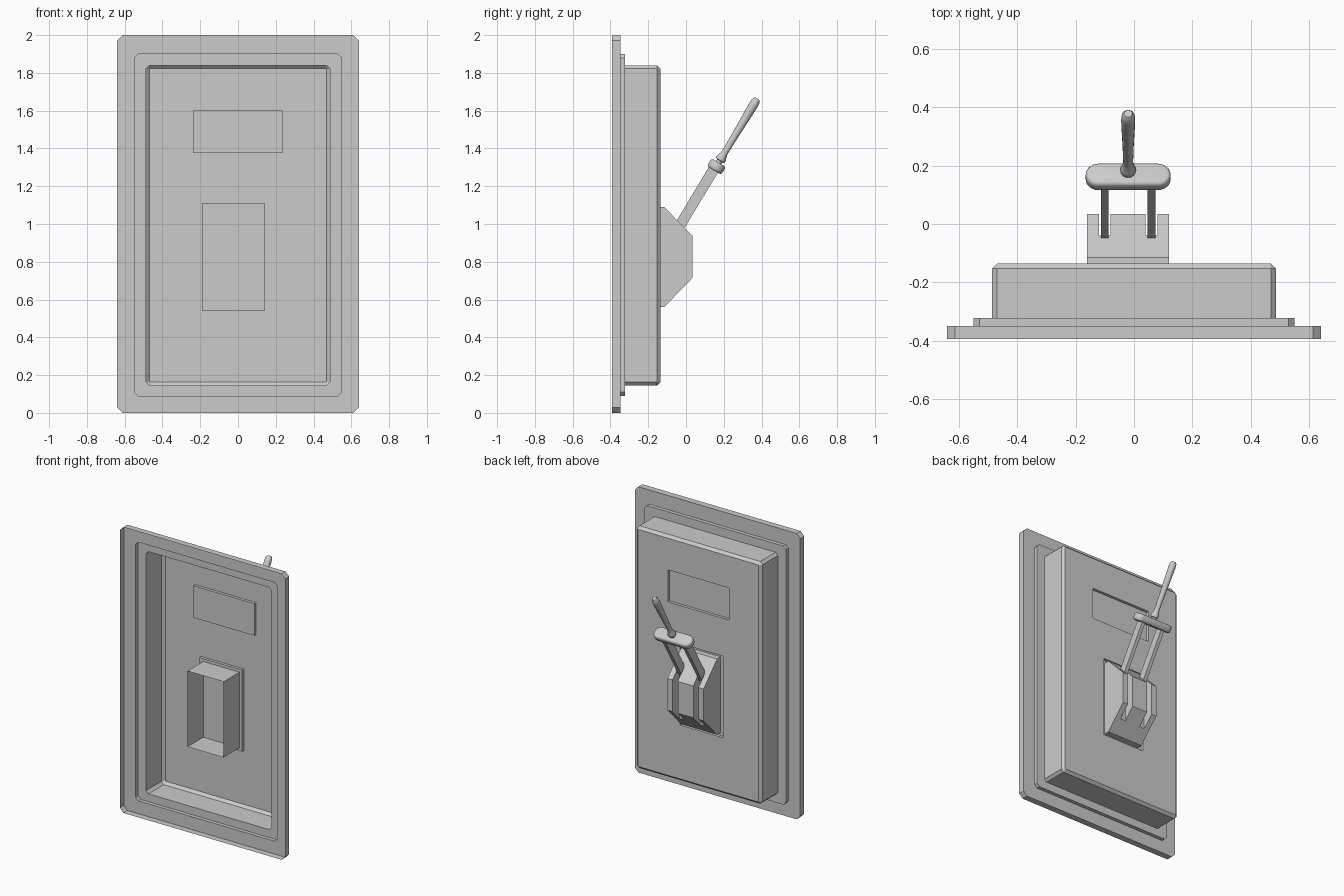
import bpy, bmesh, math
from mathutils import Matrix, Vector

if "Cube" in bpy.data.objects:
    bpy.data.objects.remove(bpy.data.objects["Cube"])

TILT = Matrix.Rotation(math.radians(-31), 4, 'X')  # lever leans towards +y
HUB = Vector((-0.02, 0.161, 1.304))                # centre of the crossbar
LEVER = Matrix.Translation(HUB) @ TILT


def finish(bm, name, smooth=None):
    mesh = bpy.data.meshes.new(name)
    bm.to_mesh(mesh)
    bm.free()
    ob = bpy.data.objects.new(name, mesh)
    bpy.context.collection.objects.link(ob)
    if smooth:
        bpy.ops.object.select_all(action='DESELECT')
        ob.select_set(True)
        bpy.context.view_layer.objects.active = ob
        bpy.ops.object.shade_smooth_by_angle(angle=math.radians(smooth))
    return ob


def loft(bm, rings):
    """Skin a list of point rings; returns the vertex rings."""
    vr = [[bm.verts.new(p) for p in r] for r in rings]
    for a, b in zip(vr, vr[1:]):
        n = len(a)
        for i in range(n):
            bm.faces.new((a[i], a[(i + 1) % n], b[(i + 1) % n], b[i]))
    return vr


def chamfer_rect(hx, z0, z1, c, y):
    return [(hx, y, z0 + c), (hx, y, z1 - c), (hx - c, y, z1), (c - hx, y, z1),
            (-hx, y, z1 - c), (-hx, y, z0 + c), (c - hx, y, z0), (hx - c, y, z0)]


def rect(x0, x1, z0, z1, y):
    return [(x1, y, z0), (x1, y, z1), (x0, y, z1), (x0, y, z0)]


def round_rect(hx, hy, r, z, seg=6):
    pts = []
    for k, (sx, sy) in enumerate([(1, 1), (-1, 1), (-1, -1), (1, -1)]):
        for i in range(seg + 1):
            a = math.pi / 2 * (k + i / seg)
            pts.append((sx * (hx - r) + r * math.cos(a), sy * (hy - r) + r * math.sin(a), z))
    return pts


# Stepped wall panel: thin shell, open on the -y side
bm = bmesh.new()
rings = loft(bm, [
    chamfer_rect(0.64, 0, 2, 0.028, -0.393),
    chamfer_rect(0.64, 0, 2, 0.028, -0.348),
    chamfer_rect(0.548, 0.09, 1.9, 0.02, -0.348),
    chamfer_rect(0.548, 0.09, 1.9, 0.02, -0.322),
    chamfer_rect(0.486, 0.145, 1.84, 0.018, -0.322),
    chamfer_rect(0.486, 0.145, 1.84, 0.018, -0.153),
    chamfer_rect(0.468, 0.163, 1.822, 0.004, -0.135)])
# recessed label window and recessed switch seat
holes = [rings[-1]]
for x0, x1, z0, z1 in [(-0.237, 0.235, 1.376, 1.6), (-0.19, 0.14, 0.54, 1.11)]:
    r = loft(bm, [rect(x0, x1, z0, z1, -0.135), rect(x0, x1, z0, z1, -0.155)])
    bm.faces.new(r[1])
    holes.append(r[0])
edges = [bm.edges.get((h[i], h[(i + 1) % len(h)])) for h in holes for i in range(len(h))]
bmesh.ops.triangle_fill(bm, edges=edges, use_beauty=True, normal=(0, 1, 0))
bmesh.ops.recalc_face_normals(bm, faces=bm.faces[:])
big = max((f for f in bm.faces if f.calc_center_median().y > -0.136), key=lambda f: f.calc_area())
if big.normal.y < 0:
    bmesh.ops.reverse_faces(bm, faces=bm.faces[:])
finish(bm, "wall_panel")

# Switch housing: extruded profile with two slots, passing through the panel
FULL = [(-0.33, 1.09), (-0.115, 1.09), (-0.04, 1.0125), (0.034, 0.937),
        (0.034, 0.714), (-0.04, 0.638), (-0.115, 0.56), (-0.33, 0.56)]
SLOT = FULL[:3] + FULL[5:]
xs = [-0.16, -0.12, -0.08, 0.04, 0.08, 0.12]
bm = bmesh.new()


def face(pts):
    bm.faces.new([bm.verts.new(p) for p in pts])


for i, (a, b) in enumerate(zip(xs, xs[1:])):
    prof = SLOT if i % 2 else FULL
    for p, q in zip(prof, prof[1:]):
        face([(a, *p), (b, *p), (b, *q), (a, *q)])
for x in xs:
    face([(x, *p) for p in (FULL if x in (xs[0], xs[-1]) else FULL[2:6])])
bmesh.ops.remove_doubles(bm, verts=bm.verts[:], dist=1e-5)
bmesh.ops.recalc_face_normals(bm, faces=bm.faces[:])
top = max(bm.faces, key=lambda f: f.calc_center_median().z)
if top.normal.z < 0:
    bmesh.ops.reverse_faces(bm, faces=bm.faces[:])
finish(bm, "switch_housing")

# Two flat lever arms
for side, dx in (("left", -0.08), ("right", 0.08)):
    bm = bmesh.new()
    bmesh.ops.create_cube(bm, size=1)
    bm.transform(LEVER @ Matrix.Translation((dx, -0.005, -0.195))
                 @ Matrix.Diagonal((0.026, 0.056, 0.39, 1)))
    finish(bm, "lever_arm_" + side)

# Rounded crossbar
bm = bmesh.new()
r = loft(bm, [round_rect(0.145 - d, 0.044 - d, 0.042 - d, z) for d, z in
              [(0.012, -0.024), (0.004, -0.021), (0, -0.013),
               (0, 0.013), (0.004, 0.021), (0.012, 0.024)]])
bm.faces.new(r[0])
bm.faces.new(r[-1])
bmesh.ops.recalc_face_normals(bm, faces=bm.faces[:])
bm.transform(LEVER)
finish(bm, "lever_crossbar", 50)

# Turned handle grip
bm = bmesh.new()
prof = [(0.017, 0.01), (0.017, 0.036), (0.026, 0.038), (0.028, 0.046), (0.024, 0.06), (0.018, 0.08),
        (0.017, 0.1), (0.019, 0.2), (0.023, 0.33), (0.024, 0.38), (0.022, 0.408), (0.014, 0.42)]
N = 16
r = loft(bm, [[(rad * math.cos(2 * math.pi * i / N), rad * math.sin(2 * math.pi * i / N), h)
               for i in range(N)] for rad, h in prof])
bm.faces.new(r[0])
bm.faces.new(r[-1])
bmesh.ops.recalc_face_normals(bm, faces=bm.faces[:])
bm.transform(LEVER)
finish(bm, "lever_handle", 50)
